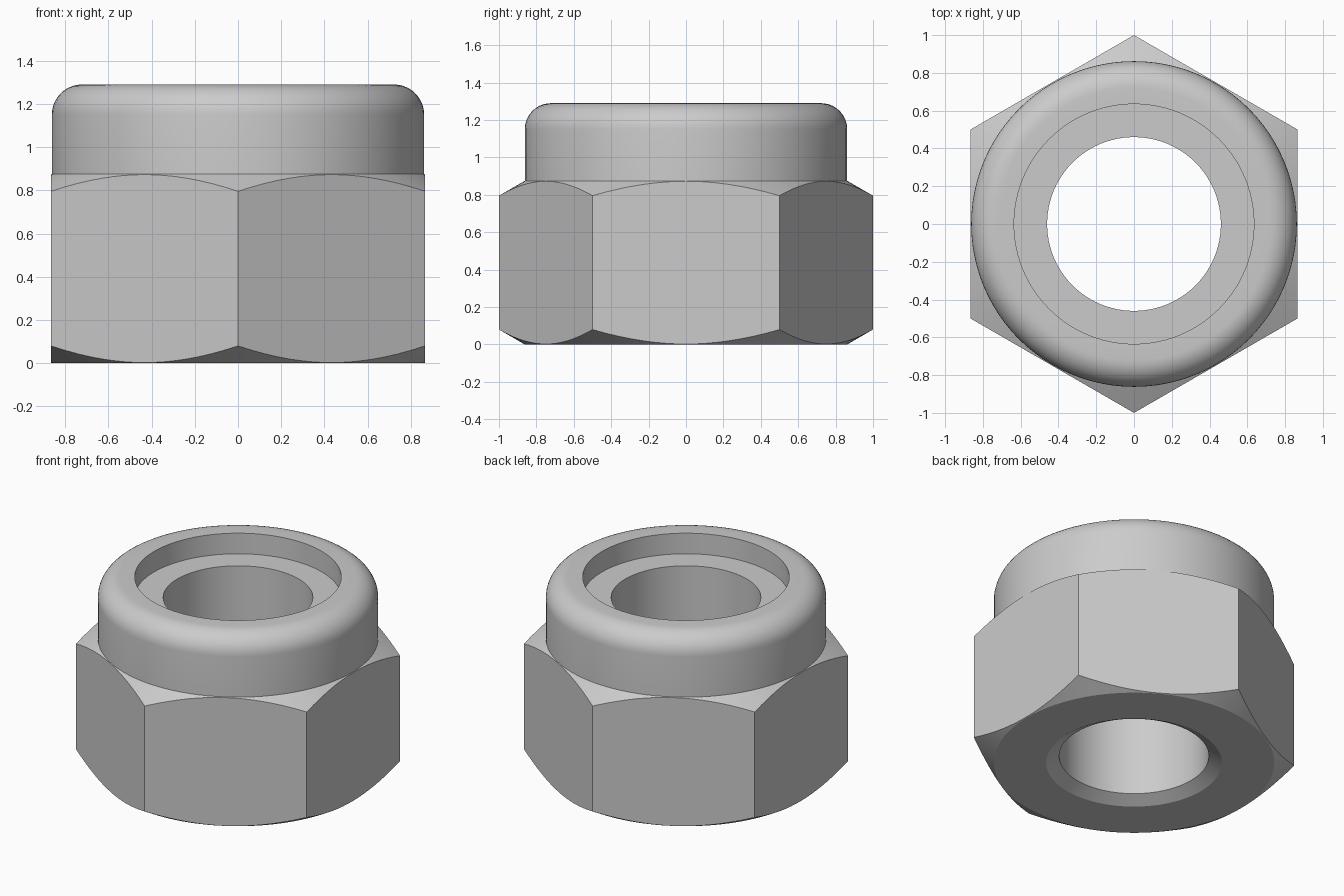
import bpy, bmesh
from math import sin, cos, pi, radians

cube = bpy.data.objects.get("Cube")
if cube:
    bpy.data.objects.remove(cube)

SIDES = 96          # multiple of 6, so hex corners fall on columns
APOTHEM = cos(pi / 6)
BORE, SEAT, COLLAR = 0.46, 0.635, 0.862
HEX_TOP, TOP, ROUND = 0.875, 1.29, 0.14
INSERT_Z = 1.15

steel = bpy.data.materials.new("steel_grey")
steel.use_nodes = True
steel.diffuse_color = (0.6, 0.6, 0.6, 1)
steel.node_tree.nodes["Principled BSDF"].inputs["Base Color"].default_value = (0.6, 0.6, 0.6, 1)


def revolve(name, profile):
    """Sweep profile(angle), a list of (radius, z), around the z axis."""
    bm = bmesh.new()
    columns = []
    for i in range(SIDES):
        a = 2 * pi * i / SIDES + pi / 2
        columns.append([bm.verts.new((r * cos(a), r * sin(a), z)) for r, z in profile(a)])
    for i, col in enumerate(columns):
        nxt = columns[(i + 1) % SIDES]
        for j in range(len(col) - 1):
            bm.faces.new((col[j], nxt[j], nxt[j + 1], col[j + 1]))
    mesh = bpy.data.meshes.new(name)
    bm.to_mesh(mesh)
    bm.free()
    mesh.materials.append(steel)
    obj = bpy.data.objects.new(name, mesh)
    bpy.context.collection.objects.link(obj)
    bpy.ops.object.select_all(action='DESELECT')
    obj.select_set(True)
    bpy.context.view_layer.objects.active = obj
    bpy.ops.object.shade_smooth_by_angle(angle=radians(25))
    return obj


# Hexagonal body: threaded bore, countersink and conical corner chamfers
def hex_profile(a):
    off = (a - pi / 2) % (pi / 3) - pi / 6
    r = APOTHEM / cos(off)
    drop = (r - COLLAR) * 0.577
    return [(BORE, HEX_TOP), (BORE, 0.046), (0.54, 0), (COLLAR, 0),
            (r, drop), (r, HEX_TOP - drop), (COLLAR, HEX_TOP)]


# Round collar with a rolled lip and a recess
def collar_profile(a):
    lip = [(COLLAR - ROUND + ROUND * cos(t), TOP - ROUND + ROUND * sin(t))
           for t in (pi / 2 * k / 10 for k in range(11))]
    return [(COLLAR, HEX_TOP)] + lip + [(SEAT, TOP), (SEAT, INSERT_Z)]


# Locking insert seated in the recess
def insert_profile(a):
    return [(SEAT, INSERT_Z), (BORE, INSERT_Z), (BORE, HEX_TOP)]


revolve("hex_body", hex_profile)
revolve("collar", collar_profile)
revolve("locking_insert", insert_profile)
